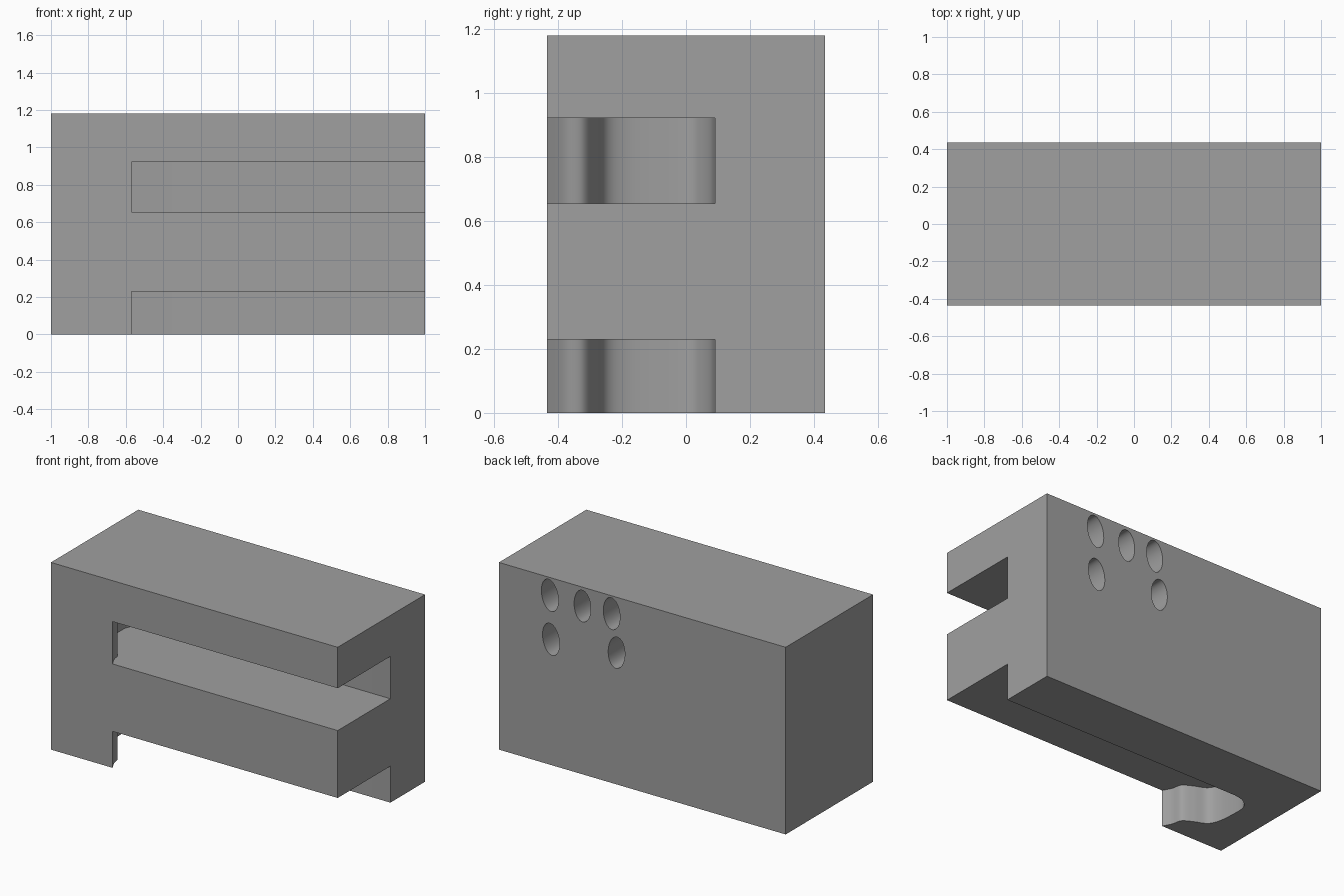
import bpy, bmesh, math
from mathutils import Vector, Matrix
from mathutils.geometry import interpolate_bezier

if "Cube" in bpy.data.objects:
    bpy.data.objects.remove(bpy.data.objects["Cube"])

HX, HY, TOP = 1.0, 0.435, 1.18
grey = bpy.data.materials.new("mid grey")
grey.diffuse_color = (0.35, 0.35, 0.35, 1)
grey.use_nodes = True
grey.node_tree.nodes["Principled BSDF"].inputs["Base Color"].default_value = grey.diffuse_color


def make_object(name, bm):
    bmesh.ops.recalc_face_normals(bm, faces=bm.faces)
    mesh = bpy.data.meshes.new(name)
    bm.to_mesh(mesh)
    bm.free()
    mesh.materials.append(grey)
    obj = bpy.data.objects.new(name, mesh)
    bpy.context.collection.objects.link(obj)
    return obj


def smooth_path(points, steps=6):
    """Smooth curve through the given points."""
    p = [Vector((x, y, 0)) for x, y in points]
    out = []
    for i in range(len(p) - 1):
        a, b = p[i], p[i + 1]
        ta = (b - p[max(i - 1, 0)]) / 6
        tb = (p[min(i + 2, len(p) - 1)] - a) / 6
        out += interpolate_bezier(a, a + ta, b - tb, b, steps + 1)[:-1]
    return out + [p[-1]]


def prism(name, outline, z0, z1):
    bm = bmesh.new()
    face = bm.faces.new([bm.verts.new((v.x, v.y, z0)) for v in outline])
    ext = bmesh.ops.extrude_face_region(bm, geom=[face])
    verts = [g for g in ext["geom"] if isinstance(g, bmesh.types.BMVert)]
    bmesh.ops.translate(bm, verts=verts, vec=(0, 0, z1 - z0))
    return make_object(name, bm)


# Main block
bm = bmesh.new()
bmesh.ops.create_cube(bm, size=1, matrix=Matrix.Translation((0, 0, TOP / 2))
                      @ Matrix.Diagonal((2 * HX, 2 * HY, TOP, 1)))
block = make_object("slotted_block", bm)
cutters = []

# Two slots, open to the front and right, with a wavy closed end
wave = smooth_path([(-0.57, -HY), (-0.598, -0.38), (-0.615, -0.32), (-0.675, -0.283),
                    (-0.745, -0.25), (-0.777, -0.19), (-0.788, -0.1), (-0.788, 0.0),
                    (-0.765, 0.045), (-0.72, 0.078), (-0.66, 0.09)])
outline = wave + [Vector((1.2, 0.09, 0)), Vector((1.2, -0.6, 0)), Vector((-0.57, -0.6, 0))]
for name, z0, z1 in (("upper_slot_cutter", 0.655, 0.922), ("lower_slot_cutter", -0.2, 0.23)):
    cutters.append(prism(name, outline, z0, z1))

# Oval holes in the back: x, z, tilt in degrees
HOLE_DEPTH = 0.2
for x, z, tilt in ((0.645, 1.067, 9), (0.418, 1.06, 1), (0.214, 1.067, 3),
                   (0.637, 0.792, 8), (0.18, 0.83, -4)):
    bm = bmesh.new()
    matrix = (Matrix.Translation((x, HY, z)) @ Matrix.Rotation(math.radians(tilt), 4, 'Y')
              @ Matrix.Diagonal((0.058, 1, 0.1, 1)) @ Matrix.Rotation(math.pi / 2, 4, 'X'))
    bmesh.ops.create_cone(bm, cap_ends=True, segments=40, radius1=1, radius2=1,
                          depth=2 * HOLE_DEPTH, matrix=matrix)
    cutters.append(make_object("oval_hole_cutter", bm))

for cutter in cutters:
    mod = block.modifiers.new(cutter.name, 'BOOLEAN')
    mod.operation = 'DIFFERENCE'
    mod.solver = 'EXACT'
    mod.object = cutter
    cutter.hide_render = True

# Apply the cuts, remove the helpers, smooth the curved walls
bpy.context.view_layer.objects.active = block
block.select_set(True)
for mod in list(block.modifiers):
    bpy.ops.object.modifier_apply(modifier=mod.name)
for cutter in cutters:
    bpy.data.objects.remove(cutter)
bpy.ops.object.shade_smooth_by_angle(angle=math.radians(35))
